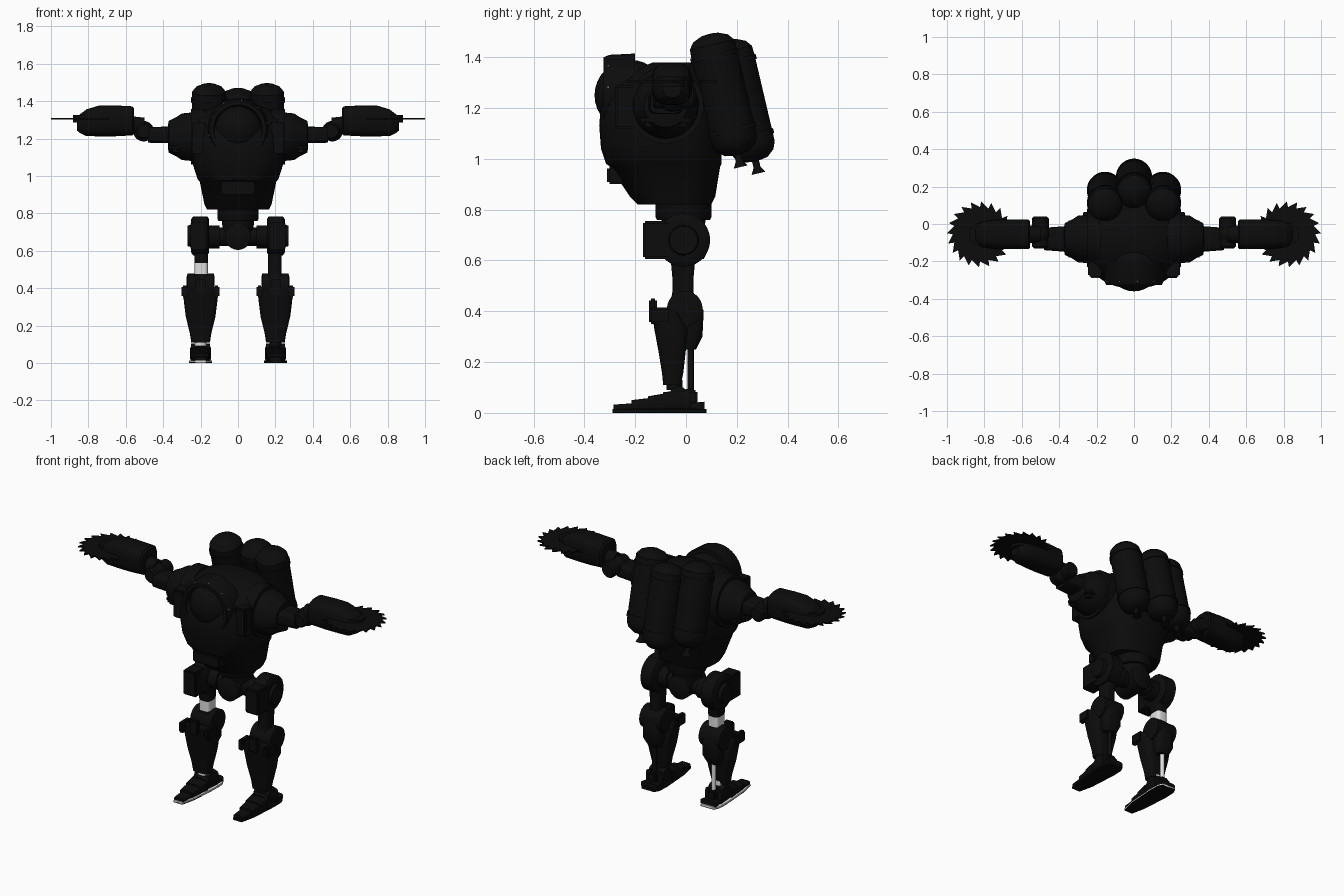
import bpy, bmesh, math
from mathutils import Matrix

if "Cube" in bpy.data.objects:
    bpy.data.objects.remove(bpy.data.objects["Cube"], do_unlink=True)


def material(name, value):
    m = bpy.data.materials.new(name)
    m.use_nodes = True
    color = (value, value, value, 1)
    m.diffuse_color = color
    m.node_tree.nodes["Principled BSDF"].inputs["Base Color"].default_value = color
    return m


black = material("soot_black", 0.0035)
light = material("bare_light_grey", 0.75)


def finish(name, bm, mat, matrix=None):
    if matrix:
        bm.transform(matrix)
    bmesh.ops.recalc_face_normals(bm, faces=bm.faces)
    me = bpy.data.meshes.new(name)
    bm.to_mesh(me)
    bm.free()
    me.materials.append(mat)
    ob = bpy.data.objects.new(name, me)
    bpy.context.collection.objects.link(ob)
    bpy.context.view_layer.objects.active = ob
    ob.select_set(True)
    bpy.ops.object.shade_smooth_by_angle(angle=math.radians(35))
    ob.select_set(False)
    return ob


def loft(name, axis, rings, power=2, sides=32, mat=black, matrix=None):
    """Skin superellipse rings (t, centre u, centre v, half u, half v) along an axis."""
    bm = bmesh.new()
    loops = []
    for t, cu, cv, hu, hv in rings:
        loop = []
        for i in range(sides):
            a = 2 * math.pi * (i + 0.5) / sides
            c, s = math.cos(a), math.sin(a)
            u = cu + hu * math.copysign(abs(c) ** (2 / power), c)
            v = cv + hv * math.copysign(abs(s) ** (2 / power), s)
            co = {"x": (t, u, v), "y": (u, t, v), "z": (u, v, t)}[axis]
            loop.append(bm.verts.new(co))
        loops.append(loop)
    for a, b in zip(loops, loops[1:]):
        for i in range(sides):
            j = (i + 1) % sides
            bm.faces.new((a[i], a[j], b[j], b[i]))
    bm.faces.new(loops[0])
    bm.faces.new(loops[-1])
    return finish(name, bm, mat, matrix)


def lathe(name, axis, u, v, profile, **kw):
    return loft(name, axis, [(t, u, v, r, r) for t, r in profile], **kw)


def box(name, lo, hi, mat=black, bevel=0.008):
    bm = bmesh.new()
    bmesh.ops.create_cube(bm, size=1)
    for v in bm.verts:
        v.co = [(l + h) / 2 + c * (h - l) for l, h, c in zip(lo, hi, v.co)]
    bmesh.ops.bevel(bm, geom=bm.edges[:], offset=bevel, segments=2, affect='EDGES')
    return finish(name, bm, mat)


def ball(name, centre, radius, scale=(1, 1, 1), mat=black, segs=32):
    bm = bmesh.new()
    bmesh.ops.create_uvsphere(bm, u_segments=segs, v_segments=segs // 2, radius=radius)
    return finish(name, bm, mat, Matrix.Translation(centre) @ Matrix.Diagonal((*scale, 1)))


# Torso shell: z, half width, front y, back y
shell = [(.82, .165, -.19, .1), (.85, .18, -.22, .115), (.97, .205, -.3, .135),
         (.98, .215, -.315, .14), (1.04, .235, -.335, .14), (1.13, .25, -.342, .14),
         (1.22, .25, -.335, .13), (1.3, .24, -.28, .11), (1.35, .18, -.2, .07),
         (1.38, .1, -.13, .02)]
loft("torso", "z", [(z, 0, (f + b) / 2, w, (b - f) / 2) for z, w, f, b in shell],
     power=2.5, sides=48)

# Domed viewport with its rim and rivets
ball("viewport_dome", (0, -.22, 1.25), .14)
lathe("viewport_rim", "y", 0, 1.25,
      [(-.29, .125), (-.325, .13), (-.325, .15), (-.3, .16), (-.2, .165)], sides=40)
for i in range(10):
    a = 2 * math.pi * i / 10 + .2
    ball("rim_rivet", (.156 * math.cos(a), -.306, 1.25 + .156 * math.sin(a)), .004,
         mat=light, segs=8)
box("hatch_plate", (-.09, -.31, .9), (.09, -.2, .97))


# Three tanks on the back, leaning forward at the top
def tank(name, x, y, z):
    place = Matrix.Translation((x, y, z)) @ Matrix.Rotation(.23, 4, 'X')
    lathe(name, "z", 0, 0,
          [(-.06, .02), (-.055, .05), (-.03, .08), (0, .092), (.03, .092), (.03, .097),
           (.05, .097), (.05, .092), (.33, .092), (.33, .097), (.35, .097), (.35, .092),
           (.385, .09), (.41, .07), (.425, .035), (.428, .01)], matrix=place)
    lathe(name + "_nozzle", "z", 0, 0,
          [(-.11, .028), (-.085, .014), (-.05, .014)], sides=16, matrix=place)


tank("centre_tank", 0, .26, 1.05)
tank("left_tank", .155, .19, 1.075)
tank("right_tank", -.155, .19, 1.075)
box("tank_mount", (-.14, .08, 1.08), (.14, .22, 1.3))

# Waist and pelvis
lathe("waist_collar", "z", 0, -.01, [(.76, .105), (.77, .11), (.84, .11)])
lathe("waist_post", "z", 0, -.01, [(.66, .075), (.78, .09)])
lathe("pelvis_hub", "y", 0, .675, [(-.11, .05), (-.1, .07), (.07, .07), (.08, .05)])
lathe("hip_axle", "x", -.01, .675,
      [(-.18, .062), (-.1, .062), (-.1, .05), (.1, .05), (.1, .062), (.18, .062)])

# Paired parts: s = +1 is the left side, -1 the right side
for s, side in ((1, "left_"), (-1, "right_")):
    accent = light if s < 0 else black

    def span(x0, x1):
        return min(s * x0, s * x1), max(s * x0, s * x1)

    def sbox(name, x, y, z, mat=black, bevel=.008):
        xs = span(*x)
        return box(side + name, (xs[0], y[0], z[0]), (xs[1], y[1], z[1]), mat, bevel)

    def slathe(name, y, z, profile, **kw):
        return lathe(side + name, "x", y, z, [(s * t, r) for t, r in profile], **kw)

    # Shoulder and upper arm
    sbox("chest_corner", (.17, .245), (-.28, -.08), (1.12, 1.29))
    slathe("shoulder", -.08, 1.21,
           [(.18, .15), (.25, .15), (.25, .13), (.3, .125), (.33, .105), (.37, .085),
            (.375, .06)])
    sbox("shoulder_skirt", (.24, .37), (-.18, .02), (1.125, 1.18), bevel=.02)
    loft(side + "upper_arm", "x",
         [(s * .35, -.08, 1.22, .07, .045), (s * .48, -.08, 1.22, .06, .042)], power=4)
    lathe(side + "elbow_pin", "y", s * .5, 1.24,
          [(-.13, .035), (-.12, .045), (.03, .045), (.04, .035)])
    ball(side + "elbow_ball", (s * .505, -.055, 1.24), .055)
    slathe("wrist_link", -.055, 1.27, [(.5, .042), (.57, .05)])

    # Forearm pod and circular saw
    pod = [(.555, 1.295, .07, .065), (.565, 1.295, .08, .078), (.66, 1.295, .08, .083),
           (.74, 1.295, .078, .083), (.81, 1.285, .07, .072), (.845, 1.28, .055, .05),
           (.86, 1.275, .035, .033)]
    loft(side + "forearm", "x", [(s * x, -.055, z, hy, hz) for x, z, hy, hz in pod], power=3)
    bm = bmesh.new()
    teeth = 20
    rim = []
    for i in range(teeth):
        for r, da in ((.145, 0), (.177, .1)):
            a = 2 * math.pi * (i + da) / teeth
            rim.append(bm.verts.new((s * (.823 + r * math.cos(a)),
                                     -.055 + r * math.sin(a), 1.301)))
    blade = bm.faces.new(rim)
    ext = bmesh.ops.extrude_face_region(bm, geom=[blade])["geom"]
    bmesh.ops.translate(bm, vec=(0, 0, .008),
                        verts=[e for e in ext if isinstance(e, bmesh.types.BMVert)])
    finish(side + "saw_blade", bm, black)
    lathe(side + "saw_hub", "z", s * .823, -.055, [(1.285, .06), (1.325, .06)], sides=24)

    # Hip and thigh
    slathe("hip_disc", -.01, .68,
           [(.155, .09), (.165, .105), (.24, .105), (.25, .09), (.25, .06), (.27, .055)])
    sbox("hip_guard", (.165, .255), (-.17, -.03), (.605, .755))
    thigh = [(.43, .04, .05), (.475, .036, .042), (.535, .036, .042), (.62, .038, .05)]
    for name, lo, mat in (("thigh_lower", 0, black), ("thigh_band", 1, accent),
                          ("thigh_upper", 2, black)):
        loft(side + name, "z", [(z, s * .197, -.012, hx, hy)
                                for z, hx, hy in thigh[lo:lo + 2]], power=4, mat=mat)

    # Knee, shin armour and calf
    slathe("knee_joint", -.005, .41,
           [(.125, .05), (.13, .07), (.27, .07), (.275, .05)])
    shin = [(.11, .05, -.09, -.02), (.16, .058, -.095, -.01), (.25, .08, -.11, .0),
            (.33, .09, -.125, .01), (.4, .095, -.135, -.03)]
    loft(side + "shin", "z", [(z, s * .2, (f + b) / 2, w, (b - f) / 2)
                              for z, w, f, b in shin], power=4, sides=24)
    for x in (.115, .285):
        sbox("shin_ear", (x - .017, x + .017), (-.145, -.06), (.35, .415))
    sbox("knee_spike", (.17, .23), (-.145, -.115), (.36, .45))
    loft(side + "calf", "z", [(.25, s * .2, .01, .04, .03), (.3, s * .2, .025, .06, .04),
                              (.4, s * .2, .025, .06, .045), (.45, s * .2, .01, .04, .04)],
         power=3, sides=24)
    lathe(side + "calf_piston", "z", s * .2, .018, [(.07, .013), (.27, .013)],
          sides=16, mat=accent)

    # Ankle and stepped foot
    lathe(side + "ankle", "z", s * .2, -.045, [(.09, .032), (.13, .032)], mat=accent)
    lathe(side + "ankle_hub", "x", -.03, .07, [(s * .15, .035), (s * .25, .035)])
    slab = [(-.29, .03), (-.2, .05), (-.02, .062), (.05, .06), (.08, .045)]
    loft(side + "sole_rim", "y", [(y, s * .2, .009, w, .006) for y, w in slab],
         power=8, sides=16, mat=accent)
    loft(side + "sole", "y", [(y, s * .2, .004, w, .004) for y, w in slab],
         power=8, sides=16)
    for y0, y1, w, h in ((-.285, -.2, .036, .034), (-.215, -.14, .047, .056),
                         (-.15, -.08, .055, .075), (-.09, .02, .057, .095),
                         (.0, .072, .052, .04)):
        loft(side + "foot_plate", "y",
             [(y0, s * .2, .006 + h * .42, w * .85, h * .37),
              (y1, s * .2, .006 + h * .48, w, h * .47)], power=5, sides=24)
    sbox("heel_block", (.175, .225), (.0, .045), (.03, .09))
